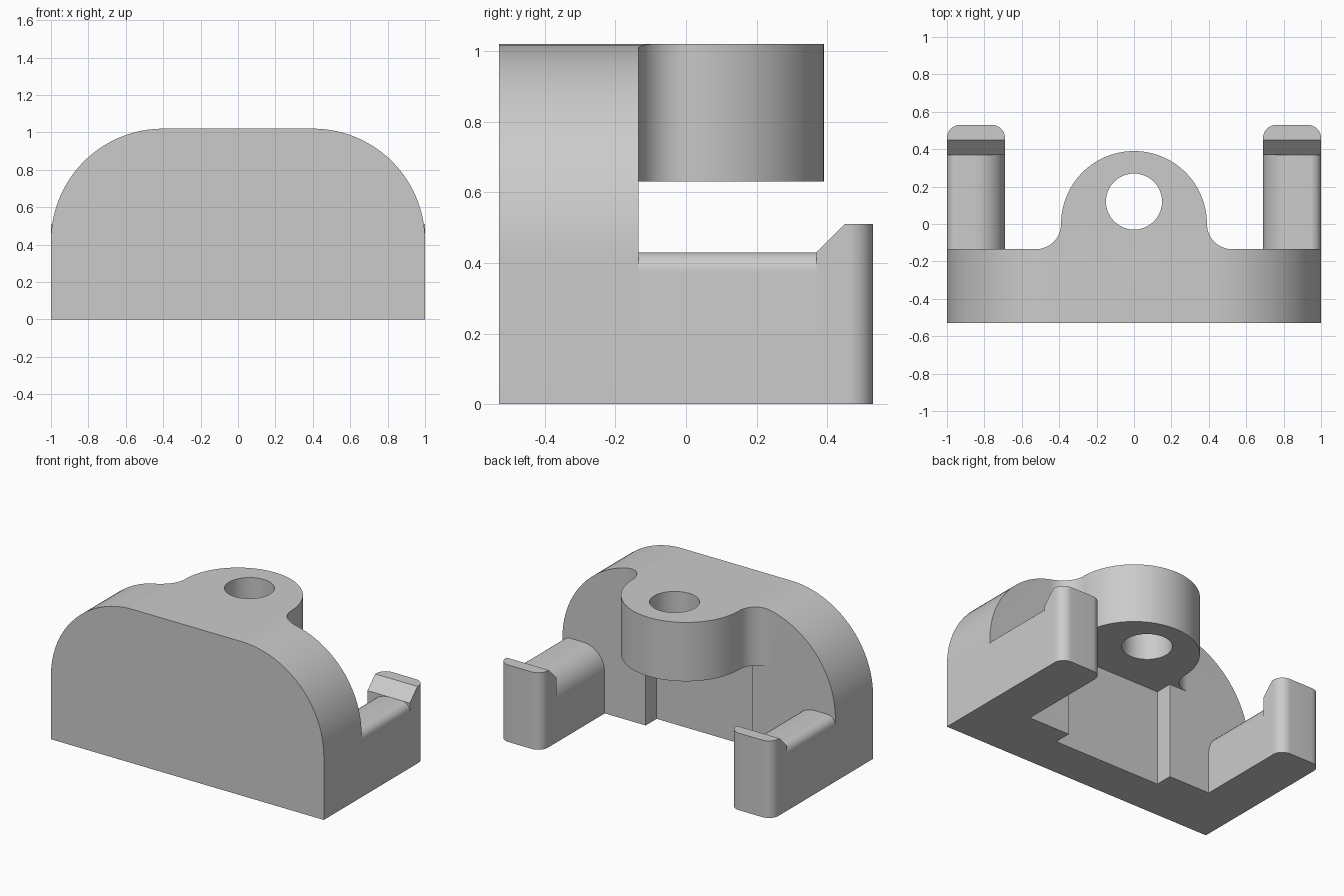
import bpy, bmesh
from math import cos, sin, radians
from mathutils import Vector

if "Cube" in bpy.data.objects:
    bpy.data.objects.remove(bpy.data.objects["Cube"], do_unlink=True)

# Single grey material
grey = bpy.data.materials.new("plain_grey")
grey.use_nodes = True
grey.diffuse_color = (0.6, 0.6, 0.6, 1)
grey.node_tree.nodes["Principled BSDF"].inputs["Base Color"].default_value = (0.6, 0.6, 0.6, 1)

# Shared dimensions
BACK, FRONT, END = -0.135, -0.53, 0.53
TOP, LUG_Z, ARM_Z, HOOK_Z = 1.02, 0.63, 0.43, 0.51
ARM_X, LUG_R, HOOK_Y = 0.69, 0.39, 0.37


def arc(cx, cy, r, start, end, steps=12):
    angles = [radians(start + (end - start) * i / steps) for i in range(steps + 1)]
    return [(cx + r * cos(a), cy + r * sin(a)) for a in angles]


def prism(name, points, low, high, axis="Z"):
    """Extrude a closed outline along Z (x, y points) or along Y (x, z points)."""
    clean = []
    for p in points:
        if not clean or (Vector(p) - Vector(clean[-1])).length > 1e-5:
            clean.append(p)
    bm = bmesh.new()
    place = (lambda p: (p[0], p[1], low)) if axis == "Z" else (lambda p: (p[0], low, p[1]))
    face = bm.faces.new([bm.verts.new(place(p)) for p in clean])
    moved = bmesh.ops.extrude_face_region(bm, geom=[face])["geom"]
    shift = Vector((0, 0, high - low)) if axis == "Z" else Vector((0, high - low, 0))
    bmesh.ops.translate(bm, vec=shift, verts=[v for v in moved if isinstance(v, bmesh.types.BMVert)])
    bmesh.ops.recalc_face_normals(bm, faces=bm.faces)
    mesh = bpy.data.meshes.new(name)
    bm.to_mesh(mesh)
    bm.free()
    mesh.materials.append(grey)
    obj = bpy.data.objects.new(name, mesh)
    bpy.context.collection.objects.link(obj)
    return obj


def activate(obj):
    bpy.ops.object.select_all(action="DESELECT")
    obj.select_set(True)
    bpy.context.view_layer.objects.active = obj


def boolean(target, cutter, operation):
    mod = target.modifiers.new("cut", "BOOLEAN")
    mod.operation, mod.solver, mod.object = operation, "EXACT", cutter
    activate(target)
    bpy.ops.object.modifier_apply(modifier=mod.name)
    bpy.data.objects.remove(cutter, do_unlink=True)


def smooth(obj):
    activate(obj)
    bpy.ops.object.shade_smooth_by_angle(angle=radians(30))


# Arched body, trimmed to the plate-and-lug footprint
arch = [(-1, 0), (1, 0)] + arc(0.4, 0.42, 0.6, 0, 90, 24) + arc(-0.4, 0.42, 0.6, 90, 180, 24)
body = prism("arched_plate_with_lug", arch, FRONT, END, "Y")
fillet = -BACK
offset = LUG_R + fillet
footprint = ([(-1.1, -0.6), (1.1, -0.6), (1.1, BACK)]
             + arc(offset, 0, fillet, 270, 180)
             + arc(0, 0, LUG_R, 0, 180, 48)
             + arc(-offset, 0, fillet, 0, -90)
             + [(-1.1, BACK)])
boolean(body, prism("footprint_cutter", footprint, -0.1, 1.2), "INTERSECT")

# Open space under the lug, with a shallow pocket in the plate
pocket = -0.25
space = [(-1.1, BACK), (-LUG_R, BACK), (-LUG_R, pocket), (LUG_R, pocket),
         (LUG_R, BACK), (1.1, BACK), (1.1, 0.6), (-1.1, 0.6)]
boolean(body, prism("space_cutter", space, -0.1, LUG_Z), "DIFFERENCE")

# Round hole through the lug
boolean(body, prism("hole_cutter", arc(0, 0.12, 0.15, 0, 352.5, 47), 0.5, 1.2), "DIFFERENCE")
smooth(body)

# Side arms with rounded top edges
inner, outer = 0.16, 0.055
section = ([(ARM_X, 0), (1, 0)]
           + arc(1 - outer, ARM_Z - outer, outer, 0, 90)
           + arc(ARM_X + inner, ARM_Z - inner, inner, 90, 180))
arms = prism("side_arms", section, BACK, HOOK_Y, "Y")

# Upright hooks with rounded rear corners and a sloped inner top
corner = 0.07
outline = ([(ARM_X, HOOK_Y), (1, HOOK_Y)]
           + arc(1 - corner, END - corner, corner, 0, 90)
           + arc(ARM_X + corner, END - corner, corner, 90, 180))
hooks = prism("end_hooks", outline, 0, HOOK_Z)
bm = bmesh.new()
bm.from_mesh(hooks.data)
bmesh.ops.bisect_plane(bm, geom=bm.verts[:] + bm.edges[:] + bm.faces[:],
                       plane_co=(0, HOOK_Y, ARM_Z), plane_no=(0, -1, 1), clear_outer=True)
bmesh.ops.holes_fill(bm, edges=[e for e in bm.edges if e.is_boundary])
bmesh.ops.recalc_face_normals(bm, faces=bm.faces)
bm.to_mesh(hooks.data)
bm.free()

for part in (arms, hooks):
    smooth(part)
    part.modifiers.new("both_sides", "MIRROR").use_axis = (True, False, False)
